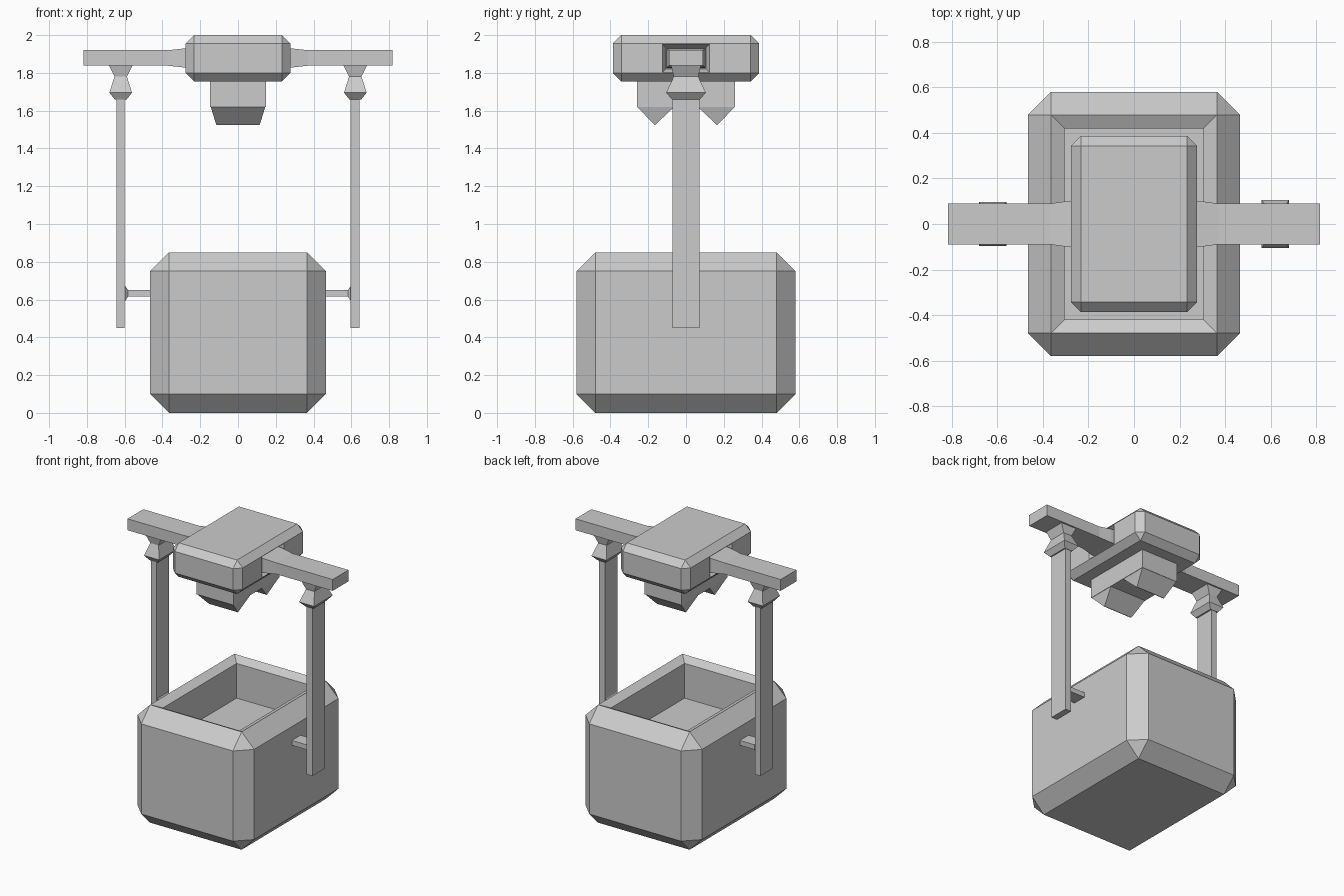
import bpy, bmesh

if "Cube" in bpy.data.objects:
    bpy.data.objects.remove(bpy.data.objects["Cube"])


def finish(name, bm):
    bmesh.ops.recalc_face_normals(bm, faces=bm.faces)
    me = bpy.data.meshes.new(name)
    bm.to_mesh(me)
    bm.free()
    ob = bpy.data.objects.new(name, me)
    bpy.context.collection.objects.link(ob)
    return ob


def loft(name, axis, sections):
    """Rectangular sections (t, (a0, a1), (b0, b1)) joined along axis 'x' or 'z'."""
    bm = bmesh.new()
    rings = []
    for t, (a0, a1), (b0, b1) in sections:
        pts = [(a0, b0), (a1, b0), (a1, b1), (a0, b1)]
        rings.append([bm.verts.new((t, a, b) if axis == 'x' else (a, b, t))
                      for a, b in pts])
    for r, s in zip(rings, rings[1:]):
        for i in range(4):
            j = (i + 1) % 4
            bm.faces.new((r[i], r[j], s[j], s[i]))
    bm.faces.new(rings[0])
    bm.faces.new(rings[-1])
    return finish(name, bm)


def sym(h):
    return (-h, h)


def chamfer_box(sx, sy, z0, z1, width):
    bm = bmesh.new()
    bmesh.ops.create_cube(bm, size=1)
    for v in bm.verts:
        v.co = (v.co.x * sx, v.co.y * sy, (z0 + z1) / 2 + v.co.z * (z1 - z0))
    bmesh.ops.bevel(bm, geom=bm.edges[:], offset=width, segments=1,
                    affect='EDGES', profile=0.5)
    return bm


# Open tub: chamfered box, sloped inner lip, sunk floor
bm = chamfer_box(0.93, 1.16, 0, 0.85, 0.1)
bm.normal_update()
top = max(bm.faces, key=lambda f: f.calc_center_median().z)
bmesh.ops.inset_region(bm, faces=[top], thickness=0.085, depth=0)
for v in top.verts:
    v.co.z -= 0.03
ext = bmesh.ops.extrude_discrete_faces(bm, faces=[top])["faces"]
for v in ext[0].verts:
    v.co.z -= 0.25
finish("tub", bm)

# Head with a tapered socket on each side
head = finish("head", chamfer_box(0.555, 0.775, 1.755, 2.0, 0.045))

# Neck block under the head, with two wedge feet
loft("neck_block", 'z', [(1.62, sym(0.147), sym(0.26)), (1.77, sym(0.147), sym(0.26))])
for s, label in ((-1, "front"), (1, "back")):
    loft(label + "_wedge", 'z', [
        (1.525, sym(0.115), sorted((s * 0.163, s * 0.167))),
        (1.622, sym(0.145), sorted((s * 0.06, s * 0.26)))])

for s, label, leg_in, bulge in ((-1, "left", 0.60, 0.097), (1, "right", 0.596, 0.105)):
    # Socket cutter
    cut = loft(label + "_socket_cutter", 'x', [
        (s * 0.24, sym(0.107), (1.82, 1.935)),
        (s * 0.2775, sym(0.125), (1.803, 1.952)),
        (s * 0.30, sym(0.125), (1.803, 1.952))])
    cut.hide_render = True
    cut.hide_viewport = True
    mod = head.modifiers.new(label + "_socket", 'BOOLEAN')
    mod.operation = 'DIFFERENCE'
    mod.solver = 'EXACT'
    mod.object = cut

    # Side arm flaring into the head
    loft(label + "_arm", 'x', [
        (s * 0.22, sym(0.105), (1.825, 1.932)),
        (s * 0.28, sym(0.102), (1.828, 1.93)),
        (s * 0.37, sym(0.09), (1.838, 1.92)),
        (s * 0.818, sym(0.09), (1.838, 1.92))])

    # Knuckle joint between arm and strut
    def ring(z, hx, hy):
        return (z, (s * 0.621 - hx, s * 0.621 + hx), sym(hy))
    loft(label + "_joint", 'z', [
        ring(1.66, 0.032, 0.075), ring(1.695, 0.06, bulge),
        ring(1.78, 0.033, 0.065), ring(1.842, 0.064, 0.08)])

    # Hanging strut
    xs = sorted((s * leg_in, s * 0.644))
    loft(label + "_strut", 'z', [(0.45, xs, sym(0.072)), (1.67, xs, sym(0.072))])

    # Peg joining strut to tub
    loft(label + "_peg", 'x', [
        (s * 0.45, sym(0.05), (0.615, 0.65)), (s * 0.582, sym(0.05), (0.615, 0.65)),
        (s * 0.598, sym(0.065), (0.592, 0.673)), (s * 0.605, sym(0.065), (0.592, 0.673))])
